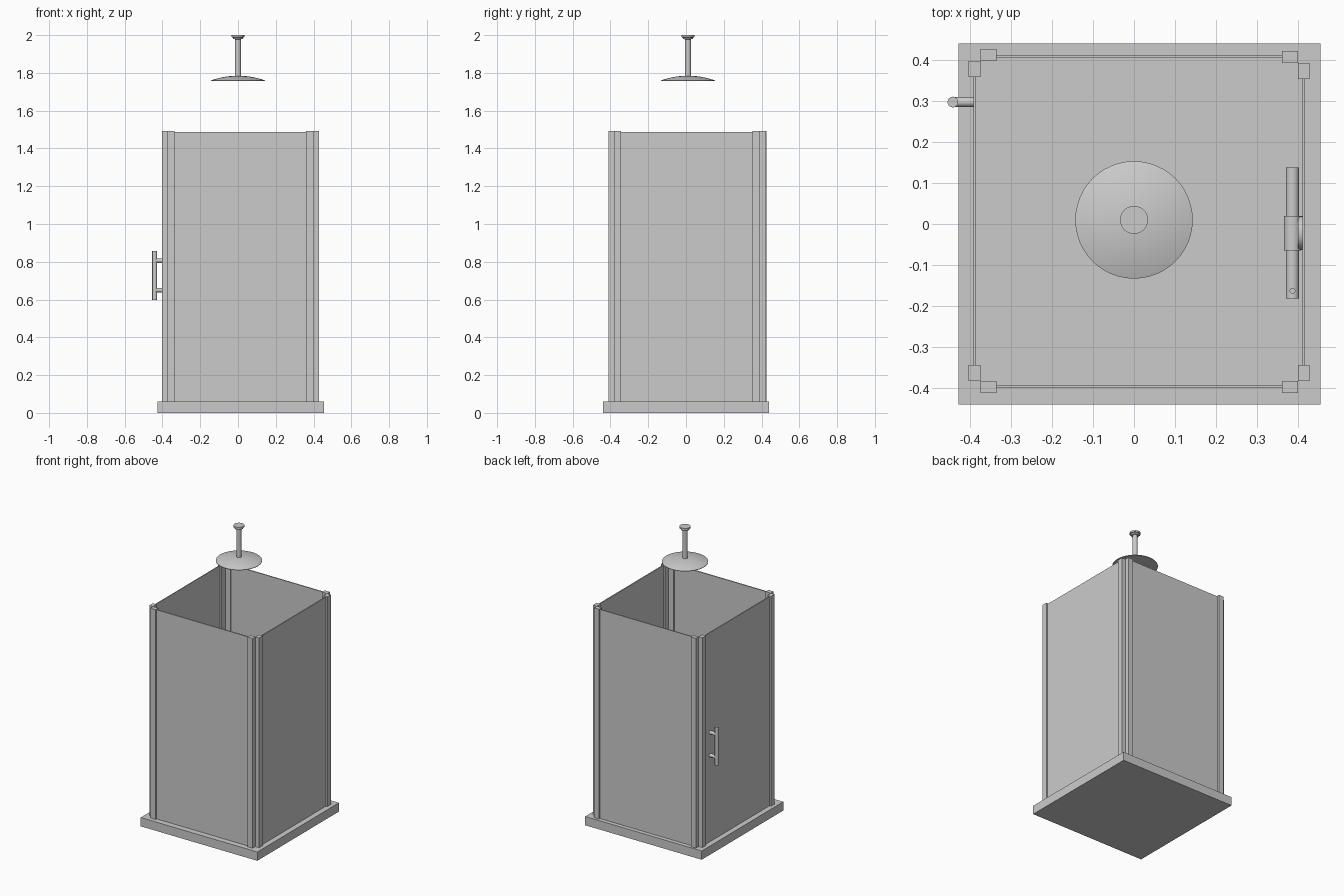
import bpy, bmesh, math
from mathutils import Matrix

if "Cube" in bpy.data.objects:
    bpy.data.objects.remove(bpy.data.objects["Cube"])


def finish(name, bm, smooth=False):
    bmesh.ops.recalc_face_normals(bm, faces=bm.faces[:])
    mesh = bpy.data.meshes.new(name)
    bm.to_mesh(mesh)
    bm.free()
    ob = bpy.data.objects.new(name, mesh)
    bpy.context.collection.objects.link(ob)
    if smooth:
        bpy.ops.object.select_all(action='DESELECT')
        ob.select_set(True)
        bpy.context.view_layer.objects.active = ob
        bpy.ops.object.shade_smooth_by_angle(angle=math.radians(35))
    return ob


def box(name, x0, x1, y0, y1, z0, z1):
    bm = bmesh.new()
    bmesh.ops.create_cube(bm, size=1)
    for v in bm.verts:
        v.co = ((x0 + x1) / 2 + v.co.x * (x1 - x0),
                (y0 + y1) / 2 + v.co.y * (y1 - y0),
                (z0 + z1) / 2 + v.co.z * (z1 - z0))
    return finish(name, bm)


def lathe(name, profile, loc, rot=Matrix(), steps=48):
    """Spin (radius, height) points around local z, then rotate and place."""
    bm = bmesh.new()
    vs = [bm.verts.new((r, 0, h)) for r, h in profile]
    edges = [bm.edges.new(p) for p in zip(vs, vs[1:])]
    bmesh.ops.spin(bm, geom=vs + edges, axis=(0, 0, 1), cent=(0, 0, 0),
                   angle=2 * math.pi, steps=steps)
    bmesh.ops.remove_doubles(bm, verts=bm.verts[:], dist=1e-5)
    bm.transform(Matrix.Translation(loc) @ rot)
    return finish(name, bm, True)


def rod(name, r, length, loc, rot=Matrix()):
    h = length / 2
    return lathe(name, [(0, -h), (r, -h), (r, h), (0, h)], loc, rot, 32)


ALONG_X = Matrix.Rotation(math.pi / 2, 4, 'Y')
ALONG_Y = Matrix.Rotation(-math.pi / 2, 4, 'X')
BASE, TOP = 0.06, 1.493

# Shower tray
box("shower_tray", -0.427, 0.454, -0.44, 0.44, 0, BASE)

# Corner posts: one on each of the two walls meeting at a corner
for side, x0, x1 in (("left", -0.374, -0.335), ("right", 0.361, 0.399)):
    box(f"front_{side}_post", x0, x1, -0.411, -0.382, BASE, TOP)
    y = 0.397 if side == "left" else 0.392
    box(f"back_{side}_post", x0, x1, y, y + 0.029, BASE, TOP)
for side, x0, x1, yb in (("left", -0.403, -0.374, 0.397), ("right", 0.399, 0.428, 0.392)):
    box(f"{side}_front_post", x0, x1, -0.382, -0.343, BASE, TOP)
    box(f"{side}_back_post", x0, x1, yb - 0.039, yb, BASE, TOP)

# Thin wall panels
box("front_panel", -0.336, 0.362, -0.400, -0.392, BASE, 1.488)
box("back_panel", -0.336, 0.362, 0.405, 0.412, BASE, 1.488)
box("door_panel", -0.391, -0.385, -0.344, 0.359, BASE, 1.488)
box("right_panel", 0.410, 0.417, -0.344, 0.354, BASE, 1.488)

# Door handle
rod("door_handle_bar", 0.013, 0.26, (-0.441, 0.297, 0.728))
for label, z in (("lower", 0.65), ("upper", 0.806)):
    rod(f"{label}_handle_stub", 0.012, 0.051, (-0.4155, 0.297, z), ALONG_X)

# Overhead shower: domed head, stem and ceiling cap
R, RISE = 0.143, 0.025
dome = [(R * math.cos(a), 1.760 + RISE * math.sin(a))
        for a in (0,)] + [(R * t, 1.760 + RISE * (1 - t * t) ) for t in
                          (0.97, 0.9, 0.75, 0.6, 0.45, 0.3, 0.15, 0)]
lathe("shower_head", [(0, 1.757), (R, 1.757)] + dome, (0, 0.01, 0))
lathe("shower_stem", [(0, 1.775), (0.016, 1.775), (0.016, 1.978), (0.026, 1.979),
                      (0.028, 1.988), (0.034, 1.989), (0.034, 2.0), (0, 2.0)],
      (0, 0.01, 0))

# Mixer bar on the inside of the right wall
MX, MY, MZ = 0.386, -0.022, 0.75
rod("mixer_bar", 0.016, 0.318, (MX, MY, MZ), ALONG_Y)
rod("mixer_sleeve", 0.021, 0.084, (MX, MY, MZ), ALONG_Y)
rod("mixer_wall_mount", 0.041, 0.012, (0.405, MY, MZ), ALONG_X)
rod("mixer_button", 0.007, 0.01, (MX, -0.163, MZ + 0.018))
